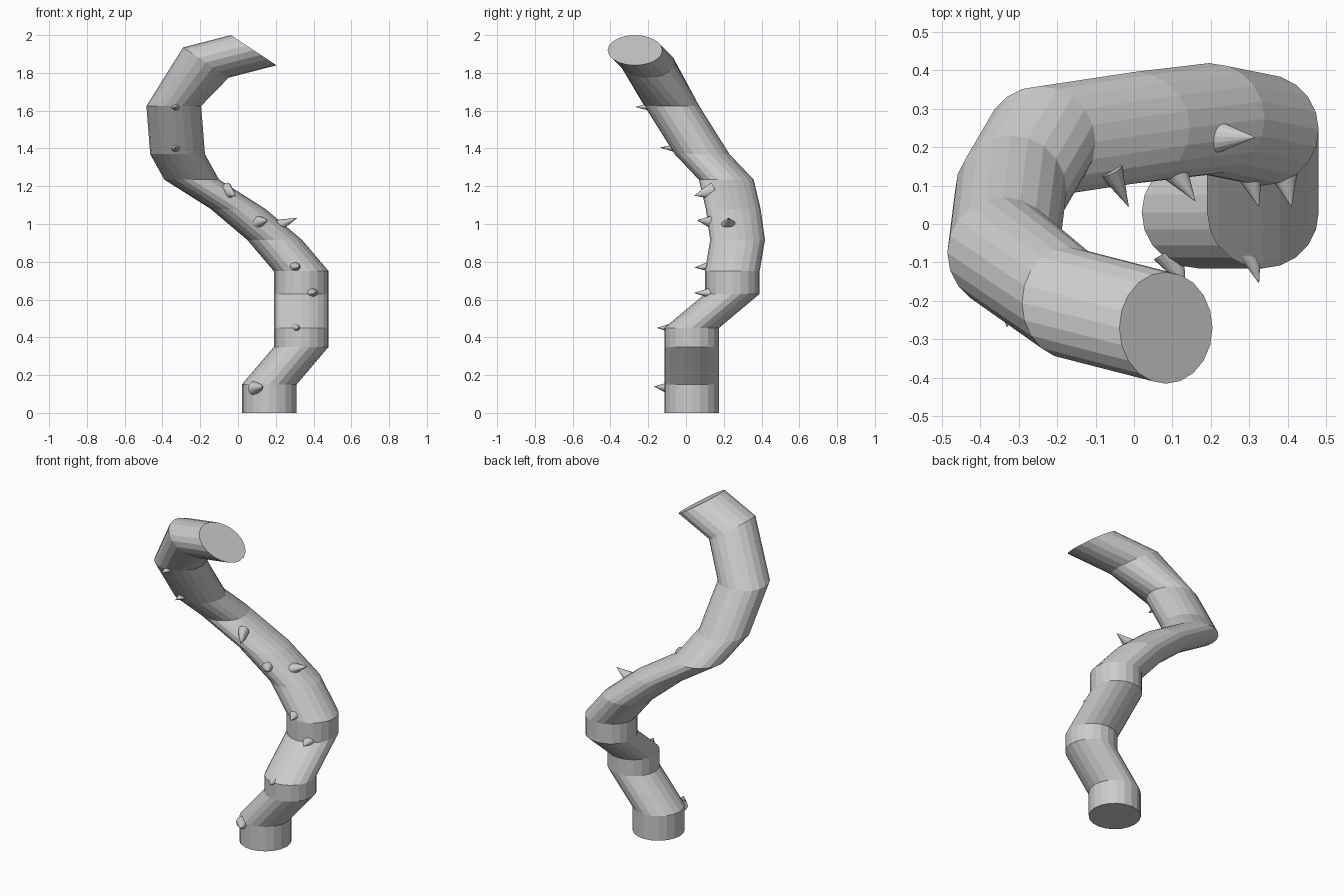
import bpy, bmesh
from math import sin, cos, tau, radians
from mathutils import Vector, Matrix

if "Cube" in bpy.data.objects:
    bpy.data.objects.remove(bpy.data.objects["Cube"])

SIDES, R = 20, 0.145

# path of the stem: ring centre x, y, z and tilt about y in degrees
path = [
    (0.165, 0.03, 0.0, 0), (0.165, 0.03, 0.15, 0),
    (0.335, 0.03, 0.35, 0), (0.335, 0.03, 0.45, 0),
    (0.335, 0.245, 0.63, 0), (0.335, 0.245, 0.75, 0),
    (0.195, 0.273, 0.915, 0), (0.0, 0.25, 1.08, 0),
    (-0.245, 0.213, 1.235, 0), (-0.32, 0.085, 1.37, 0),
    (-0.34, -0.075, 1.625, 0), (-0.17, -0.205, 1.855, 33.5),
    (0.083, -0.27, 1.92, 33.5),
]


def new_object(name, bm):
    bmesh.ops.recalc_face_normals(bm, faces=bm.faces)
    mesh = bpy.data.meshes.new(name)
    bm.to_mesh(mesh)
    bm.free()
    obj = bpy.data.objects.new(name, mesh)
    bpy.context.collection.objects.link(obj)
    return obj


# stem: rings bridged along the path, capped at both ends
bm = bmesh.new()
rings = []
for x, y, z, tilt in path:
    rot = Matrix.Rotation(radians(tilt), 3, 'Y')
    rings.append([bm.verts.new(Vector((x, y, z)) + rot @ Vector(
        (R * cos(tau * i / SIDES), R * sin(tau * i / SIDES), 0)))
        for i in range(SIDES)])
for a, b in zip(rings, rings[1:]):
    for i in range(SIDES):
        j = (i + 1) % SIDES
        bm.faces.new((a[i], a[j], b[j], b[i]))
bm.faces.new(rings[0][::-1])
bm.faces.new(rings[-1])
new_object("stem", bm)


# thorns: slightly flattened cones, sunk into the stem
def thorn(index, base, tip, wide, tall):
    base, tip = Vector(base), Vector(tip)
    axis = (tip - base).normalized()
    side = axis.cross(Vector((0, 0, 1))).normalized()
    up = side.cross(axis)
    bm = bmesh.new()
    n = 16
    ring = [bm.verts.new(base + side * wide * cos(tau * i / n)
                         + up * tall * sin(tau * i / n)) for i in range(n)]
    top = bm.verts.new(tip)
    for i in range(n):
        bm.faces.new((ring[i], ring[(i + 1) % n], top))
    bm.faces.new(ring[::-1])
    new_object(f"thorn_{index}", bm)


thorns = [
    ((0.09, -0.075, 0.13), (0.135, -0.17, 0.14), 0.042, 0.038),
    ((0.30, -0.07, 0.45), (0.325, -0.155, 0.45), 0.032, 0.027),
    ((0.39, 0.13, 0.635), (0.41, 0.043, 0.635), 0.036, 0.028),
    ((0.30, 0.13, 0.775), (0.325, 0.043, 0.77), 0.034, 0.029),
    ((0.105, 0.14, 1.01), (0.16, 0.058, 1.02), 0.036, 0.036),
    ((-0.06, 0.14, 1.175), (-0.013, 0.043, 1.15), 0.032, 0.045),
    ((-0.33, -0.035, 1.40), (-0.33, -0.14, 1.405), 0.036, 0.026),
    ((-0.33, -0.17, 1.62), (-0.33, -0.27, 1.62), 0.036, 0.026),
    ((0.21, 0.227, 0.99), (0.316, 0.225, 1.033), 0.046, 0.034),
]
for k, t in enumerate(thorns, 1):
    thorn(k, *t)
